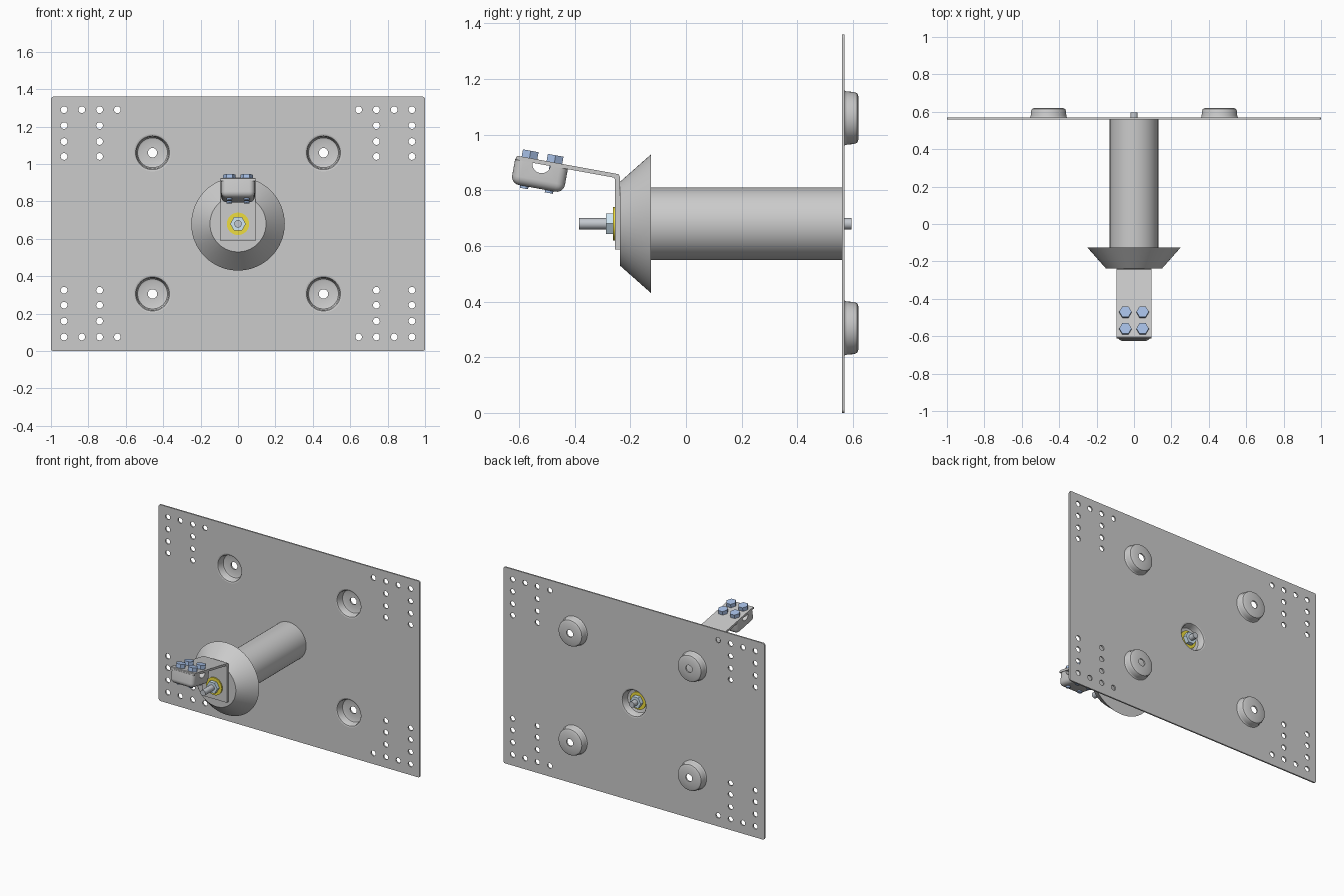
import bpy, bmesh
from math import pi, cos, sin, radians
from mathutils import Matrix, Vector

if "Cube" in bpy.data.objects:
    bpy.data.objects.remove(bpy.data.objects["Cube"])

def material(name, rgb):
    m = bpy.data.materials.new(name)
    m.diffuse_color = (*rgb, 1)
    m.use_nodes = True
    m.node_tree.nodes["Principled BSDF"].inputs["Base Color"].default_value = m.diffuse_color
    return m

YELLOW = material("yellow_zinc", (0.85, 0.72, 0.05))
BLUE = material("blue_steel", (0.38, 0.52, 0.78))
PALE = material("pale_steel", (0.62, 0.78, 0.88))
ZC = 0.68                                   # height of the main axis

def finish(name, bm, mat=None, smooth=True):
    bmesh.ops.recalc_face_normals(bm, faces=bm.faces[:])
    me = bpy.data.meshes.new(name)
    bm.to_mesh(me)
    bm.free()
    ob = bpy.data.objects.new(name, me)
    bpy.context.collection.objects.link(ob)
    if mat:
        me.materials.append(mat)
    if smooth:
        shade(ob)
    return ob

def shade(ob):
    bpy.ops.object.select_all(action='DESELECT')
    ob.select_set(True)
    bpy.context.view_layer.objects.active = ob
    bpy.ops.object.shade_smooth_by_angle(angle=radians(35))

def ring_sweep(bm, profile, M, n=48, closed=False):
    """Revolve (radius, height) points about local z."""
    rings = [[bm.verts.new(M @ Vector((r * cos(2 * pi * i / n), r * sin(2 * pi * i / n), h)))
              for i in range(n)] for r, h in profile]
    pairs = list(zip(rings, rings[1:]))
    if closed:
        pairs.append((rings[-1], rings[0]))
    else:
        bm.faces.new(rings[0])
        bm.faces.new(rings[-1])
    for a, b in pairs:
        for i in range(n):
            j = (i + 1) % n
            bm.faces.new((a[i], a[j], b[j], b[i]))

def along_y(x=0, z=ZC):
    return Matrix.Translation((x, 0, z)) @ Matrix.Rotation(-pi / 2, 4, 'X')

def lathe(name, profile, M, n=48, closed=False, mat=None):
    bm = bmesh.new()
    ring_sweep(bm, profile, M, n, closed)
    return finish(name, bm, mat)

def box(lo, hi):
    bm = bmesh.new()
    bmesh.ops.create_cube(bm, size=1)
    for v in bm.verts:
        v.co = Vector([l + (c + 0.5) * (h - l) for c, l, h in zip(v.co, lo, hi)])
    return bm

def cut(ob, cutter):
    cutter.hide_render = True
    mod = ob.modifiers.new("cut", 'BOOLEAN')
    mod.object = cutter
    mod.solver = 'EXACT'
    bpy.context.view_layer.update()
    bpy.context.view_layer.objects.active = ob
    bpy.ops.object.modifier_apply(modifier=mod.name)
    bpy.data.objects.remove(cutter)
    shade(ob)

# Back plate with corner hole patterns and openings for the pressed cups
cups = [(sx * 0.457, z) for sx in (-1, 1) for z in (0.305, 1.06)]
bm = box((-1, 0.56, 0), (1, 0.57, 1.36))
bmesh.ops.bevel(bm, geom=[e for e in bm.edges if abs(e.verts[0].co.y - e.verts[1].co.y) > 0.005],
                offset=0.012, segments=3, profile=0.5, affect='EDGES')
plate = finish("back_plate", bm)
bm = bmesh.new()
holes = [(x, z) for x in (0.93, 0.74) for z in (0.075, 0.16, 0.245, 0.325)]
holes += [(0.835, 0.075), (0.645, 0.075)]
rows = [(x, z) for x, z in holes] + [(x, 1.365 - z) for x, z in holes]
for x, z in rows:
    for s in (-1, 1):
        ring_sweep(bm, [(0.018, 0.54), (0.018, 0.59)], along_y(s * x, z), 24)
for x, z in cups + [(0, ZC)]:
    ring_sweep(bm, [(0.1, 0.54), (0.1, 0.59)], along_y(x, z))
cut(plate, finish("hole_cutter", bm))

# Pressed cups: four toward the back, one toward the front
cup = [(0.1, 0.56), (0.091, 0.562), (0.086, 0.569), (0.084, 0.595), (0.08, 0.606), (0.07, 0.61),
       (0.025, 0.61), (0.025, 0.62), (0.078, 0.62), (0.089, 0.615), (0.094, 0.603),
       (0.095, 0.58), (0.097, 0.573), (0.1, 0.57)]
for i, (x, z) in enumerate(cups):
    lathe(f"pressed_cup_{i + 1}", cup, along_y(x, z), closed=True)
lathe("center_cup", [(r, 1.13 - y) for r, y in cup], along_y(), closed=True)

# Spacer tube, conical stop and threaded rod
lathe("spacer_tube", [(0.13, -0.13), (0.13, 0.56), (0.115, 0.56), (0.115, -0.13)],
      along_y(), 64, closed=True)
lathe("cone_stop", [(0.15, -0.238), (0.25, -0.125)], along_y(), 64)
lathe("threaded_rod", [(0.02, -0.385), (0.02, 0.595)], along_y(), 24, mat=material("rod_steel", (0.55, 0.58, 0.62)))

# Washers and nuts at both rod ends
for end, w0, w1, n1 in (("front", -0.255, -0.263, -0.287), ("rear", 0.52, 0.527, 0.555)):
    lathe(end + "_washer", [(0.021, w0), (0.06, w0), (0.06, w1), (0.021, w1)],
          along_y(), 32, closed=True, mat=YELLOW)
    lathe(end + "_nut", [(0.042, w1), (0.042, n1)], along_y(), 6, mat=PALE)

# Bent bracket, extruded across x
profile = [(-0.238, 0.588), (-0.238, 0.85), (-0.242, 0.858), (-0.605, 0.924), (-0.61, 0.921),
           (-0.612, 0.91), (-0.26, 0.846), (-0.255, 0.84), (-0.255, 0.588)]
bm = bmesh.new()
left, right = [[bm.verts.new((x, y, z)) for y, z in profile] for x in (-0.093, 0.093)]
bm.faces.new(left)
bm.faces.new(right)
for i in range(len(profile)):
    j = (i + 1) % len(profile)
    bm.faces.new((left[i], left[j], right[j], right[i]))
finish("bent_bracket", bm)

# Clamp saddle under the sloping arm, with a cross groove
ARM = Matrix.Translation((0, -0.24, 0.858)) @ Matrix.Rotation(radians(-10.3), 4, 'X')
bm = box((-0.09, -0.378, -0.103), (0.09, -0.185, -0.012))
bmesh.ops.bevel(bm, geom=[e for e in bm.edges if min(v.co.z for v in e.verts) < -0.05],
                offset=0.03, segments=5, profile=0.5, affect='EDGES')
bm.transform(ARM)
saddle = finish("clamp_saddle", bm)
bm = bmesh.new()
ring_sweep(bm, [(0.033, -0.12), (0.033, 0.12)],
           ARM @ Matrix.Translation((0, -0.281, -0.014)) @ Matrix.Rotation(pi / 2, 4, 'Y'), 32)
cut(saddle, finish("groove_cutter", bm))

# Four clamp bolts with heads above and tips below
for i, (x, y) in enumerate([(x, y) for x in (-0.046, 0.046) for y in (-0.328, -0.237)]):
    M = ARM @ Matrix.Translation((x, y, 0))
    lathe(f"bolt_head_{i + 1}", [(0.033, -0.002), (0.033, 0.026)], M, 6, mat=BLUE)
    lathe(f"bolt_shank_{i + 1}", [(0.015, -0.112), (0.015, 0)], M, 20, mat=BLUE)
